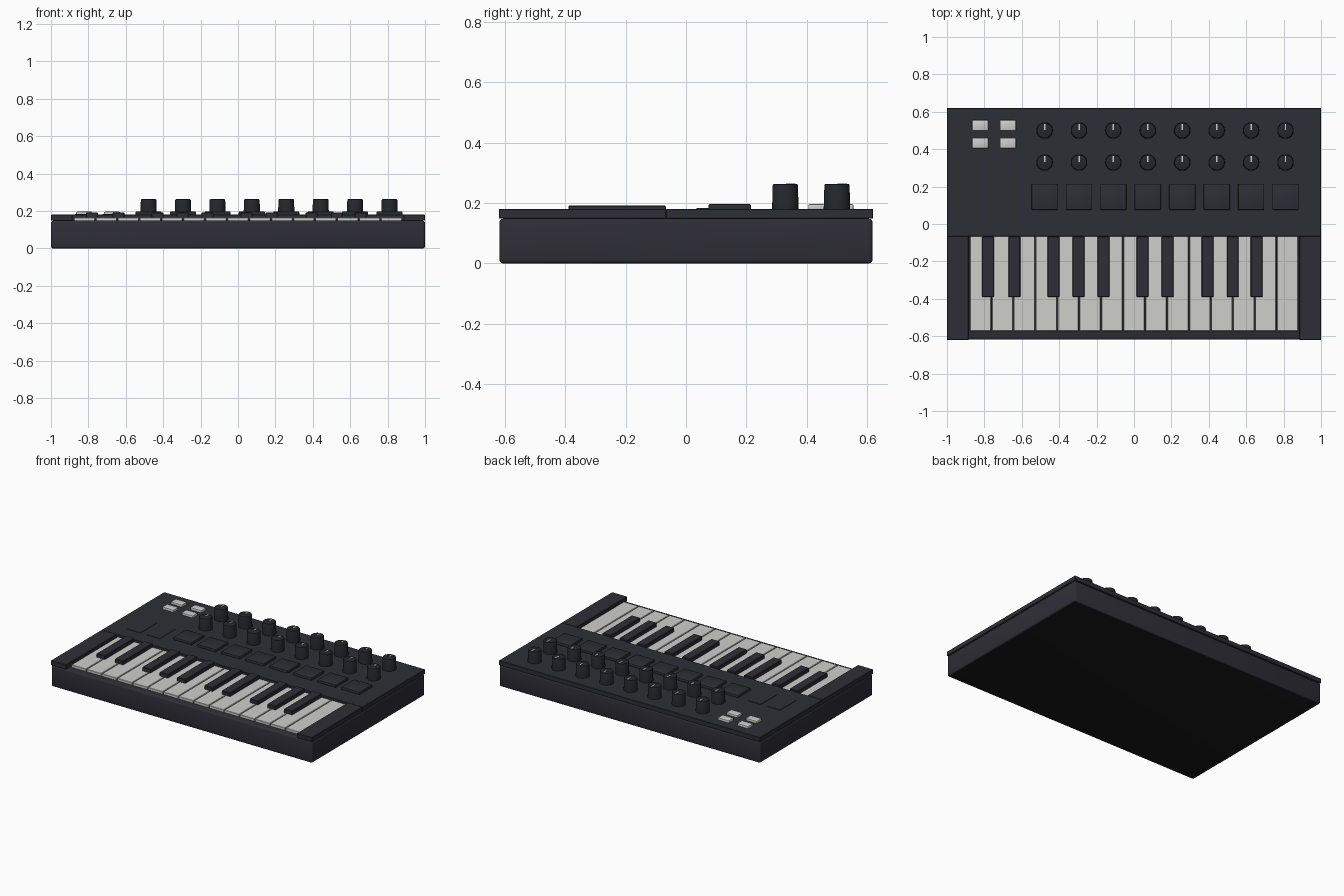
import bpy
import bmesh
from mathutils import Matrix, Vector

old = bpy.data.objects.get("Cube")
if old:
    bpy.data.objects.remove(old, do_unlink=True)


def material(name, rgb):
    m = bpy.data.materials.new(name)
    m.use_nodes = True
    m.diffuse_color = (*rgb, 1)
    node = m.node_tree.nodes["Principled BSDF"]
    node.inputs["Base Color"].default_value = (*rgb, 1)
    node.inputs["Roughness"].default_value = 0.6
    return m


SHELL = material("charcoal shell", (0.028, 0.027, 0.038))
PANEL = material("slate panel", (0.026, 0.028, 0.037))
KNOB = material("dark knob rubber", (0.019, 0.020, 0.025))
BASE = material("black underside", (0.010, 0.010, 0.010))
WHITE = material("white plastic", (0.62, 0.62, 0.60))


def finish(name, bm, mat):
    mesh = bpy.data.meshes.new(name)
    bm.to_mesh(mesh)
    bm.free()
    mesh.materials.append(mat)
    obj = bpy.data.objects.new(name, mesh)
    bpy.context.collection.objects.link(obj)
    return obj


def smooth(obj):
    bpy.ops.object.select_all(action="DESELECT")
    obj.select_set(True)
    bpy.context.view_layer.objects.active = obj
    bpy.ops.object.shade_smooth_by_angle(angle=0.6)


def box(name, x, y, z, mat, bevel=0.0, segments=2):
    """Box spanning the (low, high) pairs, with optional rounded edges."""
    bm = bmesh.new()
    low, high = (Vector(c) for c in zip(x, y, z))
    size = Matrix.Diagonal((*(high - low), 1))
    bmesh.ops.create_cube(bm, size=1, matrix=Matrix.Translation((low + high) / 2) @ size)
    if bevel:
        bmesh.ops.bevel(bm, geom=bm.edges[:], offset=bevel, segments=segments,
                        profile=0.5, affect="EDGES")
    obj = finish(name, bm, mat)
    if bevel:
        smooth(obj)
    return obj


def around(centre, width):
    return centre - width / 2, centre + width / 2


DECK = 0.18      # top of the control panel
SEAM = 0.148     # joint between lower shell and panel
KEY_BACK = -0.066

# Lower shell with a black underside
shell = box("lower_shell", (-1, 1), (-0.618, 0.618), (0, SEAM), SHELL, 0.012, 3)
shell.data.materials.append(BASE)
for face in shell.data.polygons:
    if face.normal.z < -0.9:
        face.material_index = 1

# Control panel and the cheeks beside the keys
box("control_panel", (-1, 1), (KEY_BACK, 0.62), (SEAM, DECK), PANEL, 0.002, 1)
for side, x in (("right", (-1, -0.885)), ("left", (0.885, 1))):
    box(side + "_cheek", x, (-0.62, KEY_BACK), (SEAM, DECK), SHELL, 0.002, 1)

# White keys
count = 15
pitch = 1.76 / count
for i in range(count):
    x = -0.88 + (i + 0.5) * pitch
    box(f"white_key_{i + 1}", around(x, pitch - 0.006), (-0.572, KEY_BACK),
        (SEAM - 0.01, 0.165), WHITE, 0.002, 1)

# Black keys
for i, x in enumerate((-0.78, -0.64, -0.43, -0.297, -0.163,
                       0.046, 0.18, 0.394, 0.528, 0.656)):
    box(f"black_key_{i + 1}", around(x, 0.064), (-0.39, KEY_BACK),
        (0.155, 0.191), SHELL, 0.003, 1)


def knob(name, x, y):
    """Slightly tapered knob with a rounded rim and a pointer line."""
    bm = bmesh.new()
    bmesh.ops.create_cone(bm, cap_ends=True, segments=32, radius1=0.044,
                          radius2=0.0415, depth=0.083,
                          matrix=Matrix.Translation((x, y, DECK + 0.0415)))
    rim = [e for e in bm.edges if all(v.co.z > DECK + 0.04 for v in e.verts)]
    bmesh.ops.bevel(bm, geom=rim, offset=0.004, segments=2, profile=0.5, affect="EDGES")
    smooth(finish(name, bm, KNOB))
    box(name + "_pointer", around(x, 0.008), (y + 0.002, y + 0.034),
        (0.262, 0.2645), WHITE)


# Eight columns of two knobs and one pad
for i in range(8):
    x = -0.478 + i * 0.184
    knob(f"rear_knob_{i + 1}", x, 0.5)
    knob(f"front_knob_{i + 1}", x, 0.329)
    box(f"pad_{i + 1}", around(x, 0.14), (0.075, 0.215),
        (DECK - 0.005, 0.197), PANEL, 0.005)

# Four white buttons
for row, y in (("rear", 0.527), ("front", 0.433)):
    for side, x in (("right", -0.822), ("left", -0.674)):
        box(f"{row}_{side}_button", around(x, 0.086), around(y, 0.056),
            (DECK - 0.005, 0.196), WHITE, 0.005)

# Two touch strips
for side, x in (("right", -0.822), ("left", -0.674)):
    box(side + "_touch_strip", around(x, 0.1), (0.035, 0.215),
        (DECK - 0.002, DECK + 0.003), PANEL)
